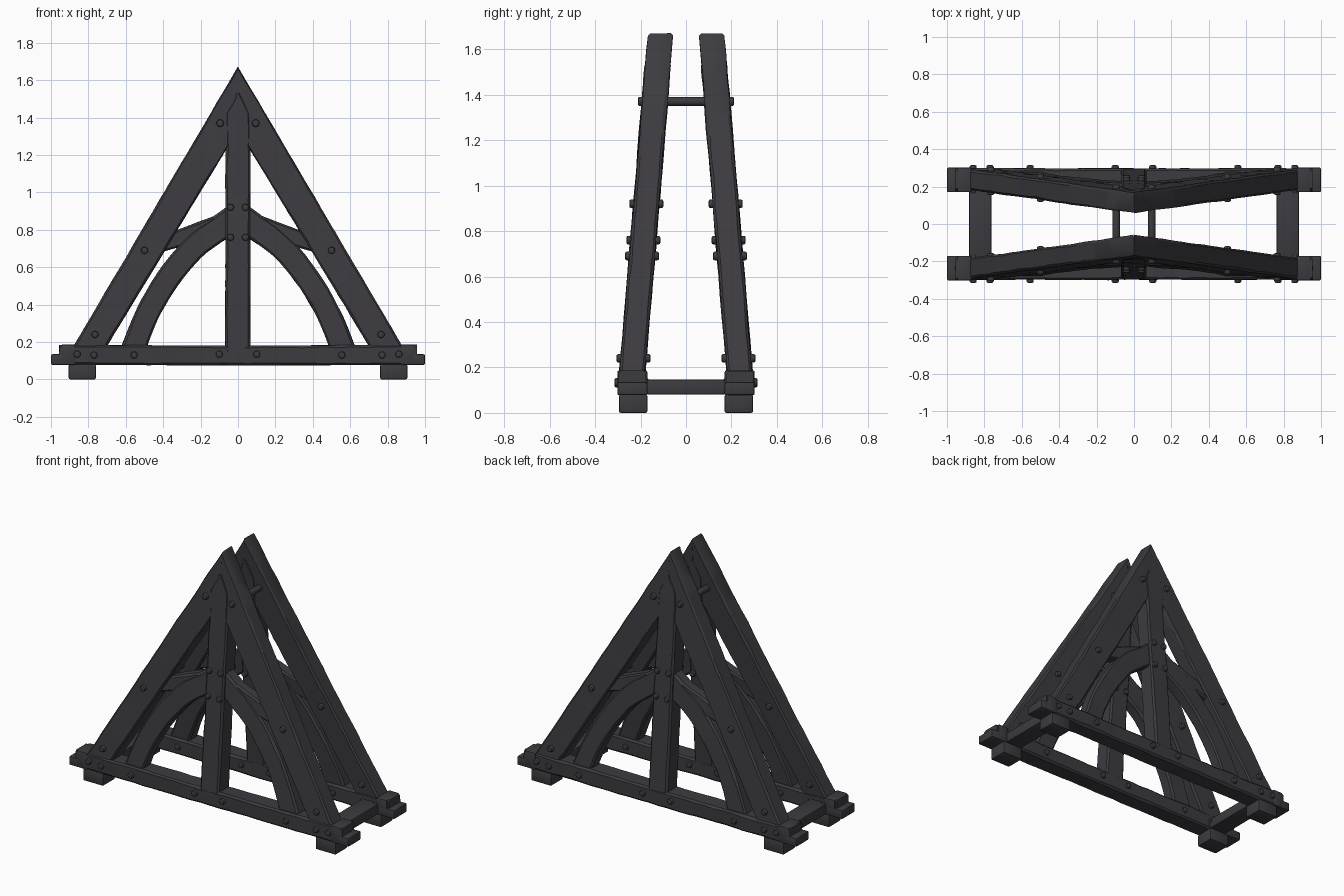
import bpy, bmesh, math
from mathutils import Vector, Matrix, noise

if "Cube" in bpy.data.objects:
    bpy.data.objects.remove(bpy.data.objects["Cube"])

mat = bpy.data.materials.new("dark_wood")
mat.diffuse_color = (0.045, 0.043, 0.05, 1)
mat.use_nodes = True
mat.node_tree.nodes["Principled BSDF"].inputs["Base Color"].default_value = mat.diffuse_color


def finish(bm, name):
    bmesh.ops.recalc_face_normals(bm, faces=bm.faces)
    me = bpy.data.meshes.new(name)
    bm.to_mesh(me)
    bm.free()
    for p in me.polygons:
        p.use_smooth = True
    me.set_sharp_from_angle(angle=math.radians(30))
    me.materials.append(mat)
    ob = bpy.data.objects.new(name, me)
    bpy.context.collection.objects.link(ob)
    return ob


def lean_y(z):
    """Centre depth of the leaning front frame at height z."""
    return -0.24 + 0.083 * (z - 0.13)


def sample(pts, i, t):
    """Straight for short lists, smooth curve through longer ones."""
    p1, p2 = Vector(pts[i]), Vector(pts[i + 1])
    if len(pts) < 4:
        return p1.lerp(p2, t)
    p0 = Vector(pts[i - 1]) if i else 2 * p1 - p2
    p3 = Vector(pts[i + 2]) if i + 2 < len(pts) else 2 * p2 - p1
    return 0.5 * (2 * p1 + (p2 - p0) * t + (2 * p0 - 5 * p1 + 4 * p2 - p3) * t * t
                  + (3 * p1 - p0 - 3 * p2 + p3) * t ** 3)


def timber(name, a, b, thick, sx=1, sy=1, centre=lean_y, steps=8, wear=0.004):
    """Rough-hewn timber between two edge lines (x, z), with worn chamfers."""
    bm = bmesh.new()
    rings = []
    h = thick / 2
    for i in range(len(a) - 1):
        for k in range(steps + (i == len(a) - 2)):
            pa, pb = sample(a, i, k / steps), sample(b, i, k / steps)
            w = (pb - pa).length
            ring = []
            for u, v, du, dv in ((0, -1, 1, 0), (1, -1, -1, 0), (1, -1, 0, 1), (1, 1, 0, -1),
                                 (1, 1, -1, 0), (0, 1, 1, 0), (0, 1, 0, -1), (0, -1, 0, 1)):
                seed = Vector((pa.x * 7 + u * 9 + sx * 20, v * 13 + sy * 5, pa.y * 7))
                c = min(0.009 + 0.009 * abs(noise.noise(seed)), w * 0.3)
                p = pa.lerp(pb, u + du * c / w)
                y = v * h + dv * c
                n = noise.noise_vector(seed * 1.3) * wear
                ring.append(bm.verts.new((sx * (p.x + n.x), -sy * (centre(p.y) + y + n.y),
                                          p.y + n.z * 0.5)))
            rings.append(ring)
    for r, s in zip(rings, rings[1:]):
        for j in range(8):
            bm.faces.new((r[j], r[(j + 1) % 8], s[(j + 1) % 8], s[j]))
    bm.faces.new(rings[0])
    bm.faces.new(rings[-1])
    return finish(bm, name)


def block(name, lo, hi, bevel=0.008):
    bm = bmesh.new()
    lo, hi = Vector(lo), Vector(hi)
    bmesh.ops.create_cube(bm, size=1, matrix=Matrix.Translation((lo + hi) / 2)
                          @ Matrix.Diagonal((*(hi - lo), 1)))
    bmesh.ops.bevel(bm, geom=bm.edges[:], offset=bevel, segments=2, profile=0.5, affect='EDGES')
    return finish(bm, name)


def peg(name, x, z, y0, y1, r=0.019):
    bm = bmesh.new()
    bmesh.ops.create_cone(bm, cap_ends=True, segments=12, radius1=r, radius2=r, depth=abs(y1 - y0),
                          matrix=Matrix.Translation((x, (y0 + y1) / 2, z))
                          @ Matrix.Rotation(math.pi / 2, 4, 'X'))
    rims = [e for e in bm.edges if abs(e.verts[0].co.y - e.verts[1].co.y) < 1e-4]
    bmesh.ops.bevel(bm, geom=rims, offset=0.008, segments=2, profile=0.5, affect='EDGES')
    return finish(bm, name)


arch_in = [(.495, .15), (.43, .32), (.33, .49), (.20, .65), (.065, .75), (.03, .775)]
arch_out = [(.635, .15), (.54, .38), (.43, .57), (.28, .755), (.14, .865), (.03, .945)]
flat = lambda z: -0.238

for sy, side in ((-1, "back"), (1, "front")):
    # sy = 1 would put the frame at +y, so flip the sign for the front frame
    d = -sy
    # sill beam
    timber(side + "_sill", [(-.955, .078), (0, .075), (.955, .078)],
           [(-.955, .185), (0, .18), (.955, .185)], 0.12, 1, d, flat, 14)
    # king post with pointed top
    timber(side + "_king_post", [(-.068, .15), (-.066, 1.42), (-.012, 1.53)],
           [(.066, .15), (.066, 1.42), (.012, 1.53)], 0.116, 1, d, steps=14)
    for sx, hand in ((-1, "left"), (1, "right")):
        tag = f"{side}_{hand}_"
        # rafter, arched brace and short strut
        timber(tag + "rafter", [(.895, .15), (0, 1.67)], [(.718, .15), (0, 1.335)],
               0.11, sx, d, steps=24)
        timber(tag + "arched_brace", arch_in, arch_out, 0.085, sx, d, steps=4)
        timber(tag + "strut", [(.50, .655), (.13, .76)], [(.48, .74), (.11, .88)],
               0.075, sx, d, steps=8)
        # sill end: collar, half-lap tongue and foot
        xs = lambda p, q: sorted((sx * p, sx * q))
        ys = lambda p, q: sorted((-sy * -p * -1, -sy * -q * -1))
        for part, x0, x1, w0, w1, z0, z1 in (("sill_collar", .87, .945, .17, .302, .078, .187),
                                             ("sill_tongue", .87, 1.0, .17, .302, .078, .135),
                                             ("foot", .76, .905, .17, .295, 0, .082)):
            (xa, xb), (ya, yb) = xs(x0, x1), ys(w0, w1)
            block(tag + part, (xa, ya, z0), (xb, yb, z1))
        # pegs
        for i, (x, z) in enumerate(((.86, .135), (.77, .13), (.555, .13), (.1, .135), (.765, .24),
                                    (.5, .69), (.04, .76), (.04, .92))):
            y = -sy * -lean_y(z)
            peg(f"{tag}peg_{i + 1}", sx * x, z, y - .075, y + .075)

for sx, hand in ((-1, "left"), (1, "right")):
    # ties joining the two frames
    x0, x1 = sorted((sx * .762, sx * .882))
    block(hand + "_floor_tie", (x0, -.2, .08), (x1, .2, .147))
    peg(hand + "_top_tie", sx * .095, 1.37, -.212, .212, 0.02)
